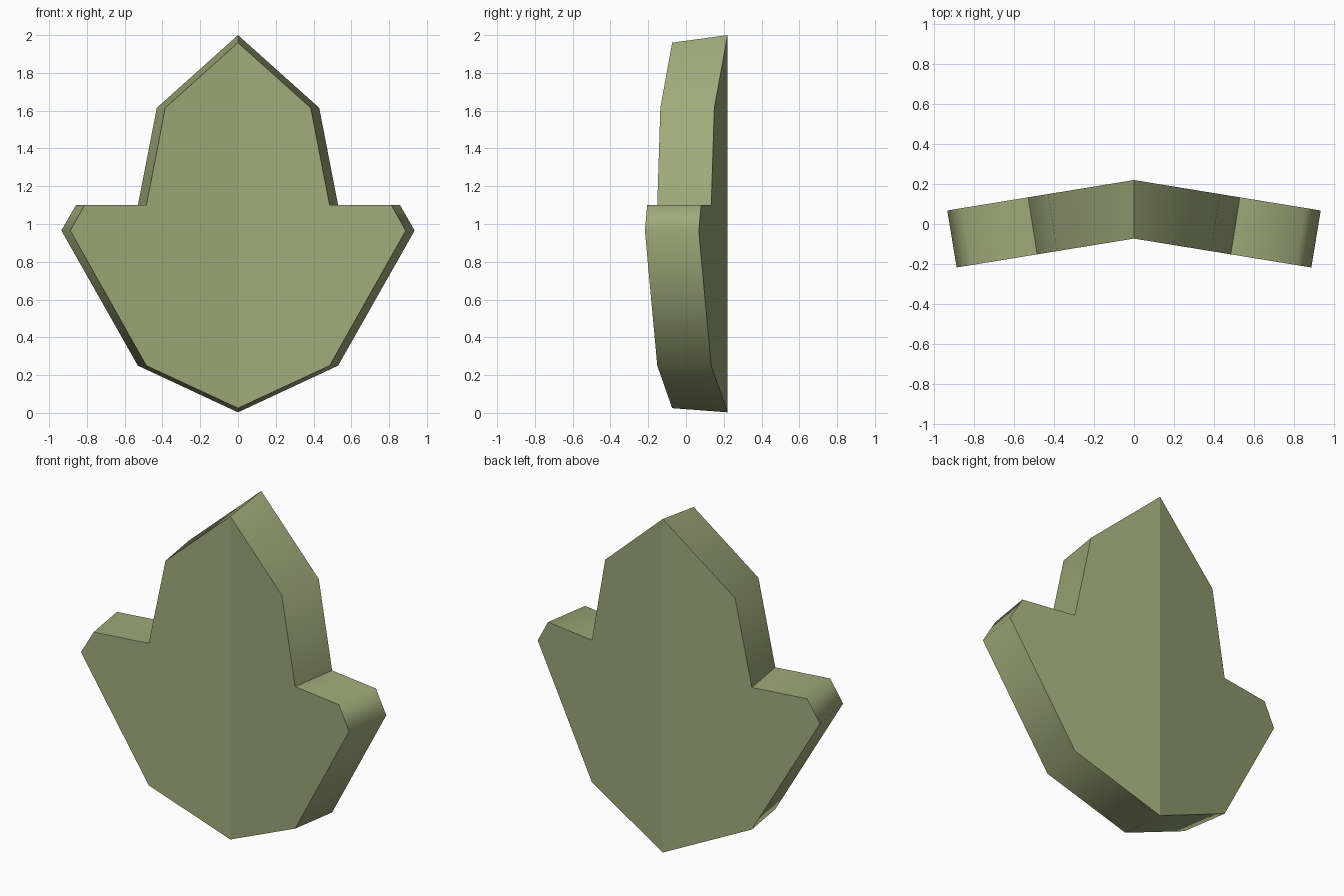
import bpy, bmesh, math

cube = bpy.data.objects.get("Cube")
if cube:
    bpy.data.objects.remove(cube, do_unlink=True)

olive = bpy.data.materials.new("olive_green")
olive.use_nodes = True
colour = (0.35, 0.40, 0.195, 1)
olive.diffuse_color = colour
olive.node_tree.nodes["Principled BSDF"].inputs["Base Color"].default_value = colour

# Half outlines (x, z) from the top point to the bottom point
BACK = [(0, 2), (0.43, 1.615), (0.53, 1.1), (0.858, 1.1), (0.935, 0.965), (0.53, 0.25), (0, 0.003)]
FRONT = [(0, 1.96), (0.385, 1.615), (0.485, 1.1), (0.812, 1.1), (0.888, 0.965), (0.485, 0.25), (0, 0.025)]
FOLD = 0.163  # forward lean of each wing per unit of x

bm = bmesh.new()


def outline(points, y, side):
    return [bm.verts.new((side * x, y - FOLD * x, z)) for x, z in points]


# Each half: two flat panels joined by a rim, open along the centre fold
for side in (-1, 1):
    back = outline(BACK, 0.22, side)
    front = outline(FRONT, -0.073, side)
    bm.faces.new(back)
    bm.faces.new(front)
    for i in range(len(back) - 1):
        rim = bm.faces.new((back[i], back[i + 1], front[i + 1], front[i]))
        rim.smooth = True

bmesh.ops.remove_doubles(bm, verts=bm.verts, dist=0.0001)
bmesh.ops.recalc_face_normals(bm, faces=bm.faces)

# Soften shallow turns of the rim, keep strong corners crisp
for edge in bm.edges:
    edge.smooth = edge.calc_face_angle(math.pi) < math.radians(65)

mesh = bpy.data.meshes.new("folded_plate")
bm.to_mesh(mesh)
bm.free()
mesh.materials.append(olive)
plate = bpy.data.objects.new("folded_plate", mesh)
bpy.context.collection.objects.link(plate)
